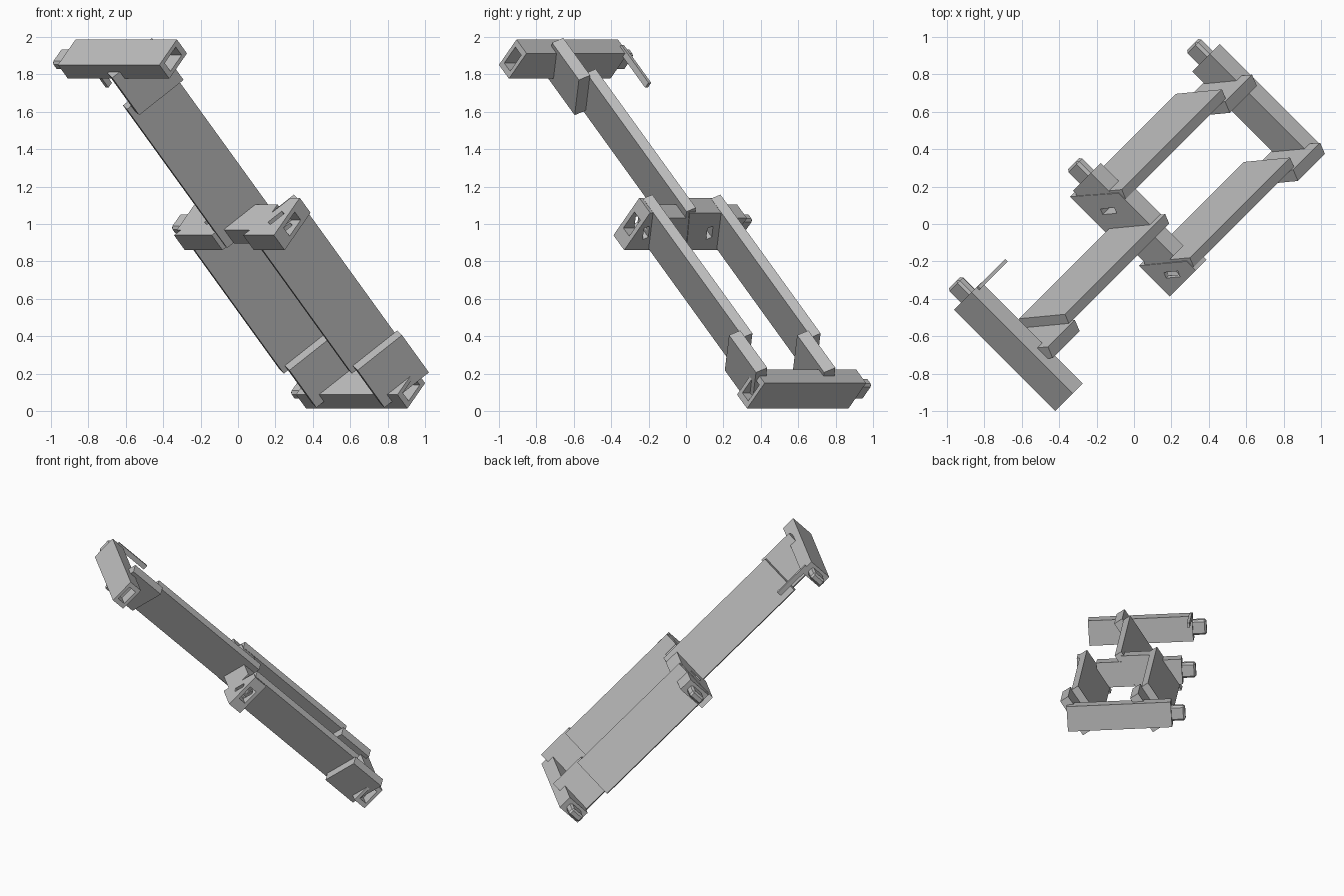
import bpy, bmesh, math
from mathutils import Matrix, Vector

cube = bpy.data.objects.get("Cube")
if cube:
    bpy.data.objects.remove(cube)

# One grey material for the whole linkage
grey = bpy.data.materials.new("mid_grey")
grey.use_nodes = True
GREY = (0.52, 0.52, 0.52, 1)
grey.diffuse_color = GREY
grey.node_tree.nodes["Principled BSDF"].inputs["Base Color"].default_value = GREY

# Local frame: x runs along the axles, y up the arms, z across the arms
SLOPE = math.radians(44.4)
ahead = Vector((1, 1, 0)).normalized()
axle = Vector((-1, 1, 0)).normalized()
up = Vector((0, 0, 1))
along = up * math.sin(SLOPE) - ahead * math.cos(SLOPE)
across = ahead * math.sin(SLOPE) + up * math.cos(SLOPE)
FRAME = Matrix((axle, along, across)).transposed().to_4x4()
FRAME.translation = up

TILT = math.radians(30)      # lean of the arm plates about their length
REACH = 1.26                 # distance from hub to each cross bar
LEFT_END, RIGHT_END = 0.357, -0.41


def finish(name, bm):
    bmesh.ops.recalc_face_normals(bm, faces=bm.faces)
    mesh = bpy.data.meshes.new(name)
    bm.to_mesh(mesh)
    bm.free()
    mesh.materials.append(grey)
    obj = bpy.data.objects.new(name, mesh)
    bpy.context.scene.collection.objects.link(obj)
    obj.matrix_world = FRAME
    return obj


def prism(profile, y0, y1):
    """Extrude an (x, z) profile along the arm direction."""
    bm = bmesh.new()
    face = bm.faces.new([bm.verts.new((x, y0, z)) for x, z in profile])
    new = bmesh.ops.extrude_face_region(bm, geom=[face])["geom"]
    bmesh.ops.translate(bm, vec=(0, y1 - y0, 0),
                        verts=[v for v in new if isinstance(v, bmesh.types.BMVert)])
    bmesh.ops.recalc_face_normals(bm, faces=bm.faces)
    return bm


def rect(x0, x1, z0, z1):
    return [(x0, z0), (x1, z0), (x1, z1), (x0, z1)]


def leaning(cx, cz, thick, width):
    """Rectangle leaning by TILT, thickness first."""
    c, s = math.cos(TILT), math.sin(TILT)
    corners = rect(-thick / 2, thick / 2, -width / 2, width / 2)
    return [(cx + c * a - s * b, cz + s * a + c * b) for a, b in corners]


def add_socket(bm, y):
    """Sink a rectangular socket into the right end face."""
    bm.faces.ensure_lookup_table()
    end = min(bm.faces, key=lambda f: f.calc_center_median().x)
    bmesh.ops.inset_individual(bm, faces=[end], thickness=0.01)
    for v in end.verts:
        v.co.y = y + math.copysign(0.031, v.co.y - y)
        v.co.z = math.copysign(0.06, v.co.z)
    pit = bmesh.ops.extrude_discrete_faces(bm, faces=[end])["faces"][0]
    bmesh.ops.translate(bm, vec=(0.1, 0, 0), verts=pit.verts)


def add_plug(name, y):
    """Chamfered plug on the left end of an axle."""
    bm = prism(rect(LEFT_END - 0.02, LEFT_END + 0.1, -0.057, 0.057), y - 0.03, y + 0.03)
    edges = [e for e in bm.edges if sum(v.co.x > LEFT_END for v in e.verts) == 2
             or abs(e.verts[0].co.x - e.verts[1].co.x) > 0.05]
    bmesh.ops.bevel(bm, geom=edges, offset=0.014, segments=1, affect='EDGES')
    finish(name, bm)


# Cross bars at both ends, each with a socket and a plug
for place, y in (("top", REACH), ("bottom", -REACH)):
    bm = prism(rect(RIGHT_END, LEFT_END, -0.095, 0.095), y - 0.053, y + 0.053)
    add_socket(bm, y)
    finish(place + "_cross_bar", bm)
    add_plug(place + "_plug", y)

# Thin catch on the top bar
finish("catch_strip", prism(rect(0.335, 0.355, 0.07, 0.107), REACH - 0.29, REACH))

# Arm plates with the end brackets layered against them
for name, cx, side in (("upper", -0.027, 1), ("lower_left", 0.23, -1),
                       ("lower_right", -0.285, -1)):
    finish(name + "_arm", prism(leaning(cx, 0.02, 0.058, 0.315), -0.05 * side, 1.01 * side))
    finish(name + "_bracket",
           prism(leaning(cx - 0.066, 0.009, 0.07, 0.304), 0.975 * side, REACH * side))

# Hub blocks with slanted sides that hold the arms
clamp = prism([(RIGHT_END, -0.14), (-0.177, -0.14), (-0.34, 0.14), (RIGHT_END, 0.14)],
              -0.057, 0.057)
add_socket(clamp, 0)
blocks = [finish("hub_right_block", clamp),
          finish("hub_middle_block",
                 prism([(0.06, -0.14), (0.345, -0.14), (0.175, 0.14), (-0.11, 0.14)],
                       -0.057, 0.057))]

# Slots through the hub blocks
for block, cx in zip(blocks, (-0.335, 0.145)):
    cutter = finish("slot_cutter", prism(leaning(cx, -0.01, 0.035, 0.095), -0.1, 0.1))
    cutter.hide_render = True
    cutter.hide_viewport = True
    cutter.display_type = 'WIRE'
    mod = block.modifiers.new("slot", 'BOOLEAN')
    mod.operation = 'DIFFERENCE'
    mod.solver = 'EXACT'
    mod.object = cutter

# Hub axle pieces and plug
for name, x0, x1 in (("hub_inner_axle", -0.27, 0.0), ("hub_outer_axle", 0.21, LEFT_END)):
    finish(name, prism(rect(x0, x1, -0.095, 0.095), -0.053, 0.053))
add_plug("hub_plug", 0)
